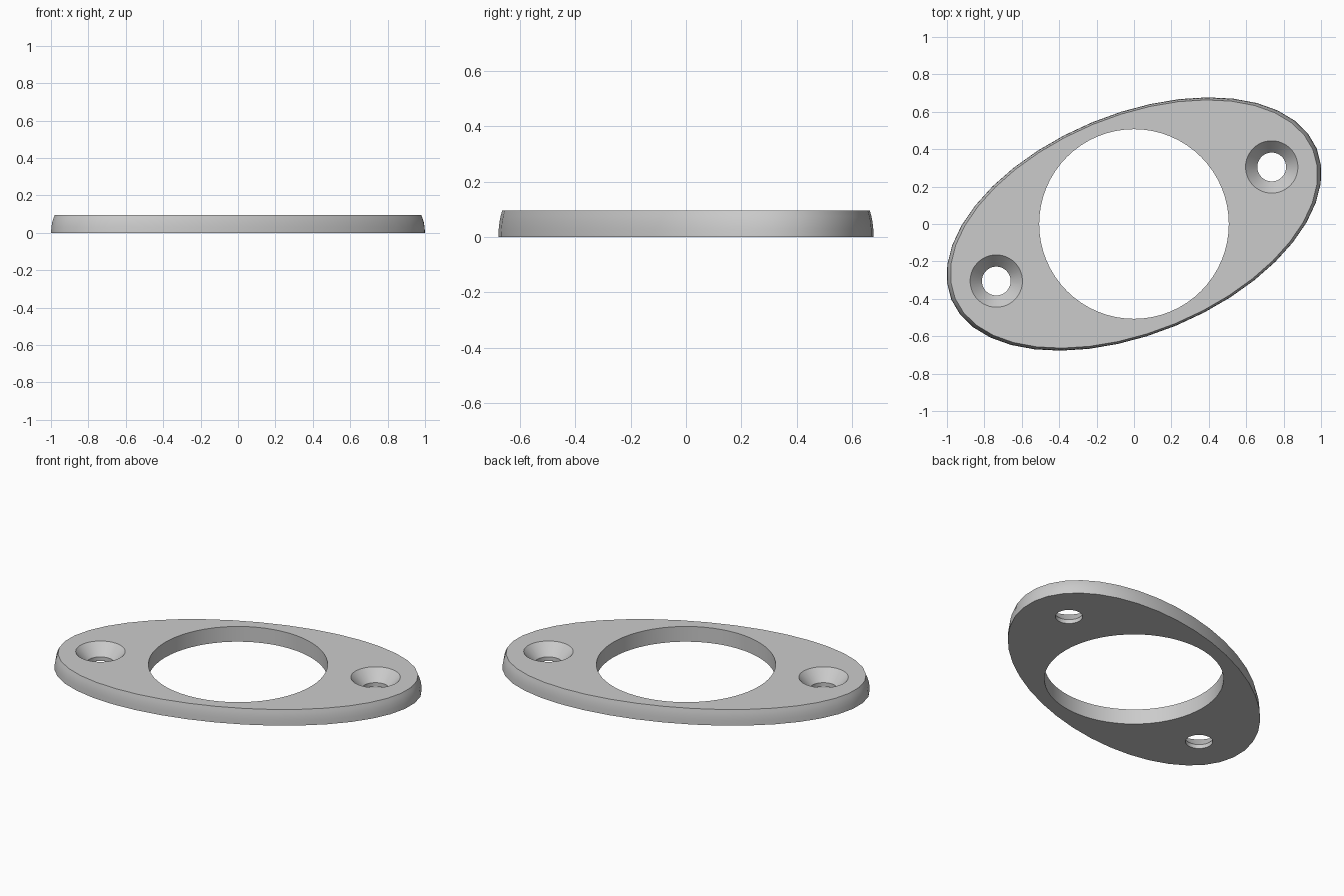
import bpy
import bmesh
from math import cos, sin, pi, radians
from mathutils import Matrix

HEIGHT = 0.095
TILT = Matrix.Rotation(radians(22.5), 4, 'Z')

if "Cube" in bpy.data.objects:
    bpy.data.objects.remove(bpy.data.objects["Cube"])

grey = bpy.data.materials.new("plain_grey")
grey.use_nodes = True
colour = (0.6, 0.6, 0.6, 1)
grey.diffuse_color = colour
grey.node_tree.nodes["Principled BSDF"].inputs["Base Color"].default_value = colour


def loft(name, rings, sides, matrix):
    """Closed solid from stacked elliptical rings (radius x, radius y, z)."""
    bm = bmesh.new()
    loops = []
    for rx, ry, z in rings:
        angles = [2 * pi * i / sides for i in range(sides)]
        loops.append([bm.verts.new((rx * cos(a), ry * sin(a), z)) for a in angles])
    for low, high in zip(loops, loops[1:]):
        for i in range(sides):
            j = (i + 1) % sides
            bm.faces.new((low[i], low[j], high[j], high[i]))
    bm.faces.new(loops[0][::-1])
    bm.faces.new(loops[-1])
    bm.transform(matrix)
    mesh = bpy.data.meshes.new(name)
    bm.to_mesh(mesh)
    bm.free()
    mesh.materials.append(grey)
    obj = bpy.data.objects.new(name, mesh)
    bpy.context.collection.objects.link(obj)
    return obj


# Oval plate with a softly curved rim
rim = [(1, 0), (0.998, 0.03), (0.994, 0.055), (0.988, 0.075), (0.98, HEIGHT)]
plate = loft("flange_plate", [(1.057 * s, 0.588 * s, z) for s, z in rim], 40, TILT)

# Cutters: central bore and a countersunk screw hole at each end
bore = [(0.507, 0.507, -0.1), (0.507, 0.507, 0.2)]
cutters = [loft("bore_cutter", bore, 64, Matrix())]
slope = (0.14 - 0.077) / (HEIGHT - 0.025)
wide = 0.14 + 0.05 * slope
profile = [(0.077, -0.1), (0.077, 0.025), (wide, HEIGHT + 0.05)]
for side in (-1, 1):
    place = TILT @ Matrix.Translation((side * 0.797, 0, 0))
    cutters.append(loft("screw_hole_cutter", [(r, r, z) for r, z in profile], 48, place))

bpy.ops.object.select_all(action='DESELECT')
bpy.context.view_layer.objects.active = plate
plate.select_set(True)
for cutter in cutters:
    cutter.hide_render = True
    mod = plate.modifiers.new("cut", 'BOOLEAN')
    mod.operation = 'DIFFERENCE'
    mod.solver = 'EXACT'
    mod.object = cutter
    bpy.ops.object.modifier_apply(modifier=mod.name)
    bpy.data.objects.remove(cutter)

bpy.ops.object.shade_smooth_by_angle(angle=radians(30))
